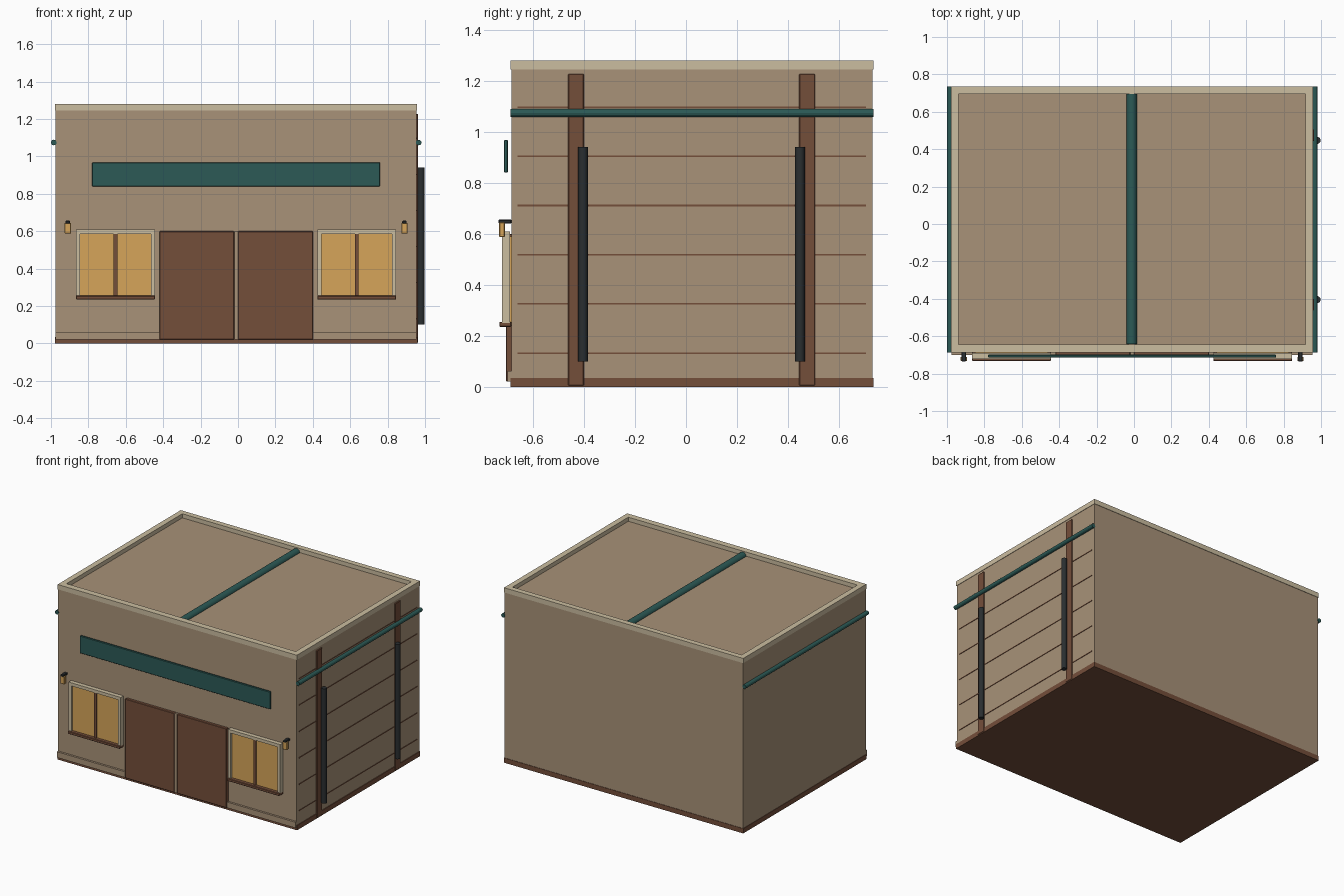
import bpy, math

if "Cube" in bpy.data.objects:
    bpy.data.objects.remove(bpy.data.objects["Cube"])

def mat(name, r, g, b):
    m = bpy.data.materials.new(name)
    lin = [((c / 255 + 0.055) / 1.055) ** 2.4 for c in (r, g, b)]
    m.diffuse_color = (*lin, 1)
    m.use_nodes = True
    m.node_tree.nodes["Principled BSDF"].inputs["Base Color"].default_value = m.diffuse_color
    return m

WALL = mat("wall", 168, 146, 120)
CREAM = mat("cream", 203, 189, 160)
BROWN = mat("brown_wood", 116, 78, 58)
DARK = mat("dark_metal", 42, 46, 48)
TEAL = mat("teal", 44, 90, 86)
GLASS = mat("warm_glass", 214, 165, 90)

def box(name, x, y, z, m, bevel=0):
    bpy.ops.mesh.primitive_cube_add(size=1, location=[(a + b) / 2 for a, b in (x, y, z)])
    o = bpy.context.object
    o.name = name
    o.scale = [b - a for a, b in (x, y, z)]
    bpy.ops.object.transform_apply(location=False, rotation=False, scale=True)
    o.data.materials.append(m)
    if bevel:
        mod = o.modifiers.new("bevel", 'BEVEL')
        mod.width = bevel
        mod.segments = 1
    return o

def rod(name, loc, r, length, m, rot=(0, 0, 0), sides=12):
    bpy.ops.mesh.primitive_cylinder_add(vertices=sides, radius=r, depth=length, location=loc, rotation=rot)
    o = bpy.context.object
    o.name = name
    o.data.materials.append(m)
    bpy.ops.object.shade_smooth_by_angle()
    return o

CX = -0.01                       # centre line of the building
X0, X1, Y0, Y1 = -0.975, 0.955, -0.685, 0.732
ALONG_Y = (math.pi / 2, 0, 0)
MIDY = (Y0 + Y1) / 2

# main shell, base and roof edge
box("walls", (X0, X1), (Y0, Y1), (0.03, 1.25), WALL)
box("base_board", (X0 - .003, X1 + .005), (Y0 - .003, Y1 + .003), (0, 0.035), BROWN)
box("front_plinth", (X0, X1), (-0.70, Y0 + .01), (0.02, 0.062), WALL)
e = 0.003
for n, y in (("front", (Y0 - e, Y0 + .042)), ("back", (Y1 - .037, Y1 + e))):
    box("parapet_" + n, (X0 - e, X1 + e), y, (1.245, 1.28), CREAM)
for n, x in (("left", (X0 - e, X0 + .038)), ("right", (X1 - .038, X1 + e))):
    box("parapet_" + n, x, (Y0 + .042, Y1 - .037), (1.245, 1.28), CREAM)

# teal roof ridge and side gutters
rod("roof_ridge", (-0.012, (Y0 + Y1) / 2 + .003, 1.247), 0.028, 1.335, TEAL, ALONG_Y)
for n, x in (("left", -0.985), ("right", 0.966)):
    rod("gutter_" + n, (x, MIDY, 1.074), 0.015, Y1 - Y0 + .006, TEAL, ALONG_Y)

# right wall boards, posts and downpipes
for i in range(6):
    z = 0.132 + i * 0.193
    box("board_seam", (X1 - .01, X1 + .003), (-0.66, 0.705), (z - .003, z + .003), BROWN)
for y in (-0.431, 0.475):
    box("side_post", (X1 - .01, X1 + .008), (y - .031, y + .031), (0.005, 1.227), BROWN, .003)
for y in (-0.404, 0.447):
    rod("downpipe", (0.979, y, 0.52), 0.019, 0.84, DARK)

# entrance doors with centre strip
for n, x in (("left", (-0.421, -0.02)), ("right", (0.0, 0.401))):
    box("door_" + n, x, (-0.706, Y0 + .01), (0.02, 0.60), BROWN, .003)
box("door_strip", (-0.02, 0.0), (-0.703, Y0 + .01), (0.02, 0.60), WALL)

# sign board
box("sign_board", (-0.78, 0.76), (-0.714, -0.699), (0.84, 0.968), TEAL, .003)

# windows and lamps on both sides of the entrance
for s in (-1, 1):
    c = CX + s * 0.645
    box("window_glass", (c - .195, c + .195), (-0.706, Y0 + .01), (0.25, 0.59), GLASS)
    for k in (-1, 1):
        a = c + k * 0.2
        box("window_jamb", (a - .011, a + .011), (-0.721, -0.69), (0.25, 0.608), CREAM)
    box("window_head", (c - .211, c + .211), (-0.721, -0.69), (0.586, 0.609), CREAM)
    box("window_mullion", (c - .01, c + .01), (-0.715, -0.70), (0.25, 0.586), BROWN)
    box("window_sill", (c - .211, c + .211), (-0.732, Y0), (0.235, 0.255), BROWN, .003)
    lx = CX + s * 0.90
    box("lamp_body", (lx - .017, lx + .017), (-0.733, -0.71), (0.587, 0.645), GLASS, .003)
    box("lamp_cap", (lx - .012, lx + .012), (-0.735, Y0), (0.64, 0.656), DARK, .003)
